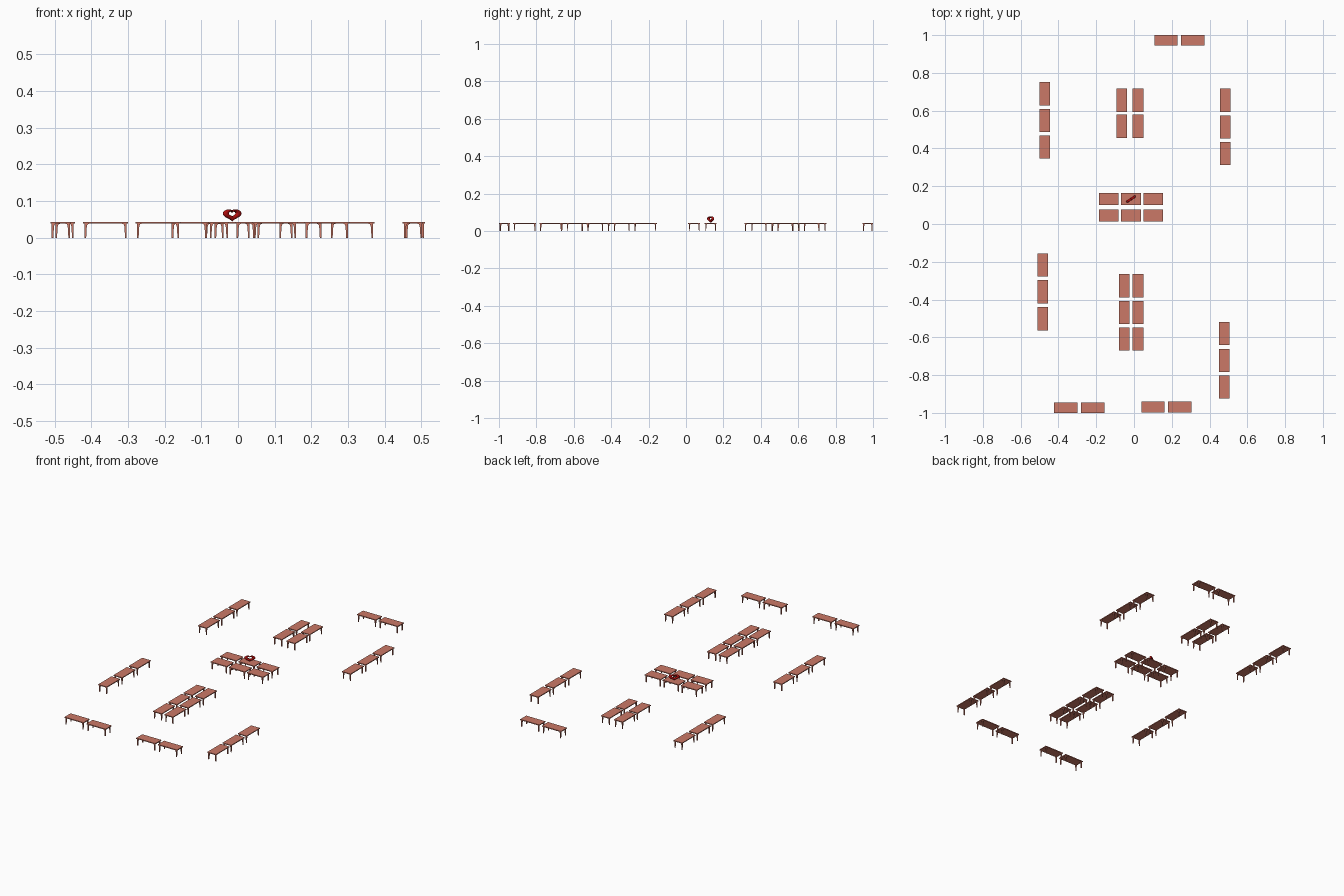
import bpy, bmesh, math
from mathutils import Vector

if "Cube" in bpy.data.objects:
    bpy.data.objects.remove(bpy.data.objects["Cube"])

H, T = 0.0435, 0.005          # table height, top thickness


def material(name, rgb):
    m = bpy.data.materials.new(name)
    m.diffuse_color = (*rgb, 1)
    m.use_nodes = True
    m.node_tree.nodes["Principled BSDF"].inputs["Base Color"].default_value = m.diffuse_color
    return m


wood = material("warm_wood", (0.60, 0.19, 0.135))
red = material("deep_red", (0.45, 0.004, 0.004))


def loft(bm, rings, close=False):
    """Join rings of points with quads; cap the ends unless the loft closes."""
    vs = [[bm.verts.new(p) for p in r] for r in rings]
    n = len(vs[0])
    last = len(vs) if close else len(vs) - 1
    for i in range(last):
        a, b = vs[i], vs[(i + 1) % len(vs)]
        for j in range(n):
            k = (j + 1) % n
            bm.faces.new((a[j], a[k], b[k], b[j]))
    if not close:
        bm.faces.new(vs[0][::-1])
        bm.faces.new(vs[-1])


def rect(x0, x1, y0, y1, z):
    return [(x0, y0, z), (x1, y0, z), (x1, y1, z), (x0, y1, z)]


def finish(bm, name, mat):
    bmesh.ops.recalc_face_normals(bm, faces=bm.faces[:])
    me = bpy.data.meshes.new(name)
    bm.to_mesh(me)
    bm.free()
    me.materials.append(mat)
    return me


def table_mesh(name, length, width):
    bm = bmesh.new()
    hx, hy = length / 2, width / 2
    # thin top
    loft(bm, [rect(-hx, hx, -hy, hy, z) for z in (H - T, H)])
    # four slim legs, flaring inward where they meet the top
    ox, oy = hx - 0.004, hy - 0.003
    profile = [(0, 0.0045), (0.027, 0.006), (0.034, 0.007),
               (0.037, 0.009), (H - T, 0.013)]
    for sx in (-1, 1):
        for sy in (-1, 1):
            loft(bm, [rect(sx * ox, sx * (ox - w), sy * oy, sy * (oy - w), z)
                      for z, w in profile])
    return finish(bm, name, wood)


bench = table_mesh("long_table", 0.123, 0.056)
display = table_mesh("display_table", 0.104, 0.064)


def place(mesh, name, xs, ys, turned=False):
    for x in xs:
        for y in ys:
            ob = bpy.data.objects.new(name, mesh)
            ob.location = (x, y, 0)
            ob.rotation_euler.z = math.pi / 2 if turned else 0
            bpy.context.collection.objects.link(ob)


# rows along the left and right sides
place(bench, "left_rear_table", [-0.473], [0.689, 0.548, 0.407], True)
place(bench, "left_front_table", [-0.483], [-0.217, -0.359, -0.501], True)
place(bench, "right_rear_table", [0.482], [0.655, 0.514, 0.373], True)
place(bench, "right_front_table", [0.477], [-0.580, -0.722, -0.863], True)
# paired rows down the middle
place(bench, "middle_rear_table", [-0.064, 0.021], [0.655, 0.518], True)
place(bench, "middle_front_table", [-0.052, 0.021], [-0.327, -0.468, -0.609], True)
# end rows
place(bench, "rear_end_table", [0.170, 0.311], [0.972])
place(bench, "front_left_end_table", [-0.361, -0.218], [-0.972])
place(bench, "front_right_end_table", [0.101, 0.242], [-0.969])
# central display block
place(display, "centre_table", [-0.133, -0.016, 0.101], [0.044, 0.132])


# heart-shaped ring standing on the centre table
def heart(t, width, scale, base):
    f = 13 * math.cos(t) - 3 * math.cos(2 * t) - 2 * math.cos(3 * t) - math.cos(4 * t)
    return Vector((width * math.sin(t) ** 3, 0, base + scale * f))


bm = bmesh.new()
rings = []
N, M = 40, 10
for i in range(N):
    t = 2 * math.pi * (i + 0.5) / N
    outer = heart(t, 0.030, 0.00125, 0.0632)
    inner = heart(t, 0.0115, 0.0005, 0.0655)
    mid, half = (outer + inner) / 2, (outer - inner) / 2
    rings.append([mid + half * math.cos(a) + Vector((0, 0.0065 * math.sin(a), 0))
                  for a in (2 * math.pi * j / M for j in range(M))])
loft(bm, rings, close=True)
ob = bpy.data.objects.new("heart_ring", finish(bm, "heart_ring", red))
ob.location = (-0.016, 0.132, 0)
ob.rotation_euler.z = math.radians(34)
bpy.context.collection.objects.link(ob)
bpy.context.view_layer.objects.active = ob
ob.select_set(True)
bpy.ops.object.shade_smooth_by_angle(angle=math.radians(50))
